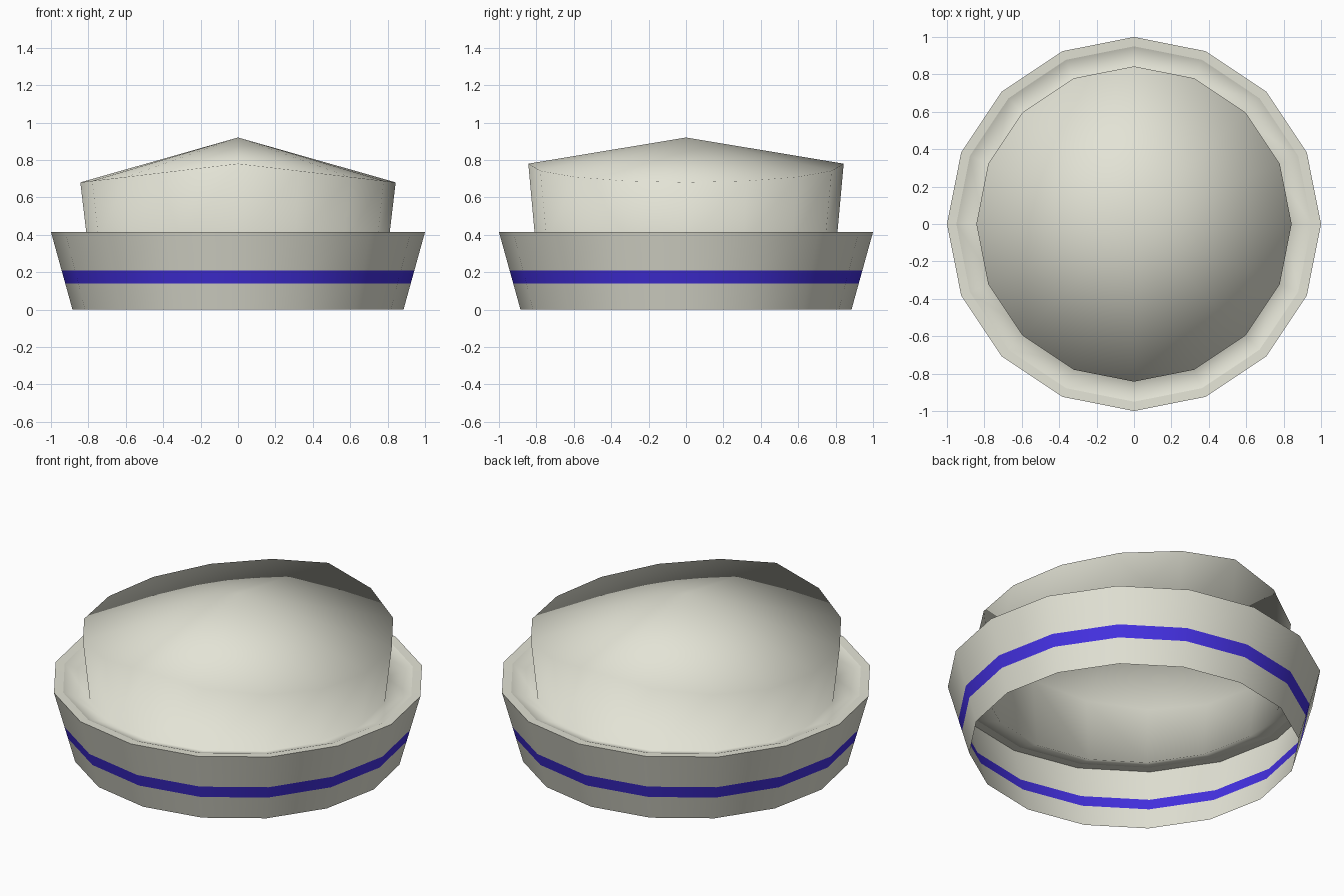
import bpy, bmesh, math

if "Cube" in bpy.data.objects:
    bpy.data.objects.remove(bpy.data.objects["Cube"])

SIDES = 16


def material(name, color):
    m = bpy.data.materials.new(name)
    m.diffuse_color = (*color, 1.0)
    m.use_nodes = True
    m.node_tree.nodes["Principled BSDF"].inputs["Base Color"].default_value = m.diffuse_color
    return m


white = material("warm_white", (0.77, 0.77, 0.67))
blue = material("blue_stripe", (0.058, 0.03, 0.76))


def lathe(name, profile, apex=None, stripe=None, sharp_rings=()):
    """Sweep (radius, height function) rings around z; optional apex closes the top."""
    bm = bmesh.new()
    rings = []
    for r, height in profile:
        ring = []
        for i in range(SIDES):
            a = 2 * math.pi * i / SIDES
            x, y = r * math.cos(a), r * math.sin(a)
            ring.append(bm.verts.new((x, y, height(x))))
        rings.append(ring)
    for k in range(len(rings) - 1):
        lo, hi = rings[k], rings[k + 1]
        for i in range(SIDES):
            j = (i + 1) % SIDES
            f = bm.faces.new((lo[i], lo[j], hi[j], hi[i]))
            f.material_index = 1 if k == stripe else 0
    if apex is not None:
        tip = bm.verts.new((0, 0, apex))
        for i in range(SIDES):
            bm.faces.new((rings[-1][i], rings[-1][(i + 1) % SIDES], tip))
    for f in bm.faces:
        f.smooth = True
    for k in sharp_rings:
        for i in range(SIDES):
            bm.edges.get((rings[k][i], rings[k][(i + 1) % SIDES])).smooth = False
    mesh = bpy.data.meshes.new(name)
    bm.to_mesh(mesh)
    bm.free()
    mesh.materials.append(white)
    mesh.materials.append(blue)
    ob = bpy.data.objects.new(name, mesh)
    bpy.context.collection.objects.link(ob)
    return ob


def flat(z):
    return lambda x: z


def wall(z):
    """Point on the flaring brim wall at height z."""
    return (0.885 + 0.115 * z / 0.415, flat(z))


# Turned-up brim: flaring wall with a painted stripe, and a flat lip
lathe("brim", [wall(0), wall(0.14), wall(0.21), wall(0.415), (0.95, flat(0.413))],
      stripe=1, sharp_rings=(3,))

# Crown: sloping trough inside the brim, wall with a saddle-shaped rim, peaked top
lathe("crown", [(0.95, flat(0.413)), (0.805, flat(0.36)),
                (0.843, lambda x: 0.78 - 0.1 * abs(x) / 0.843)], apex=0.92)
